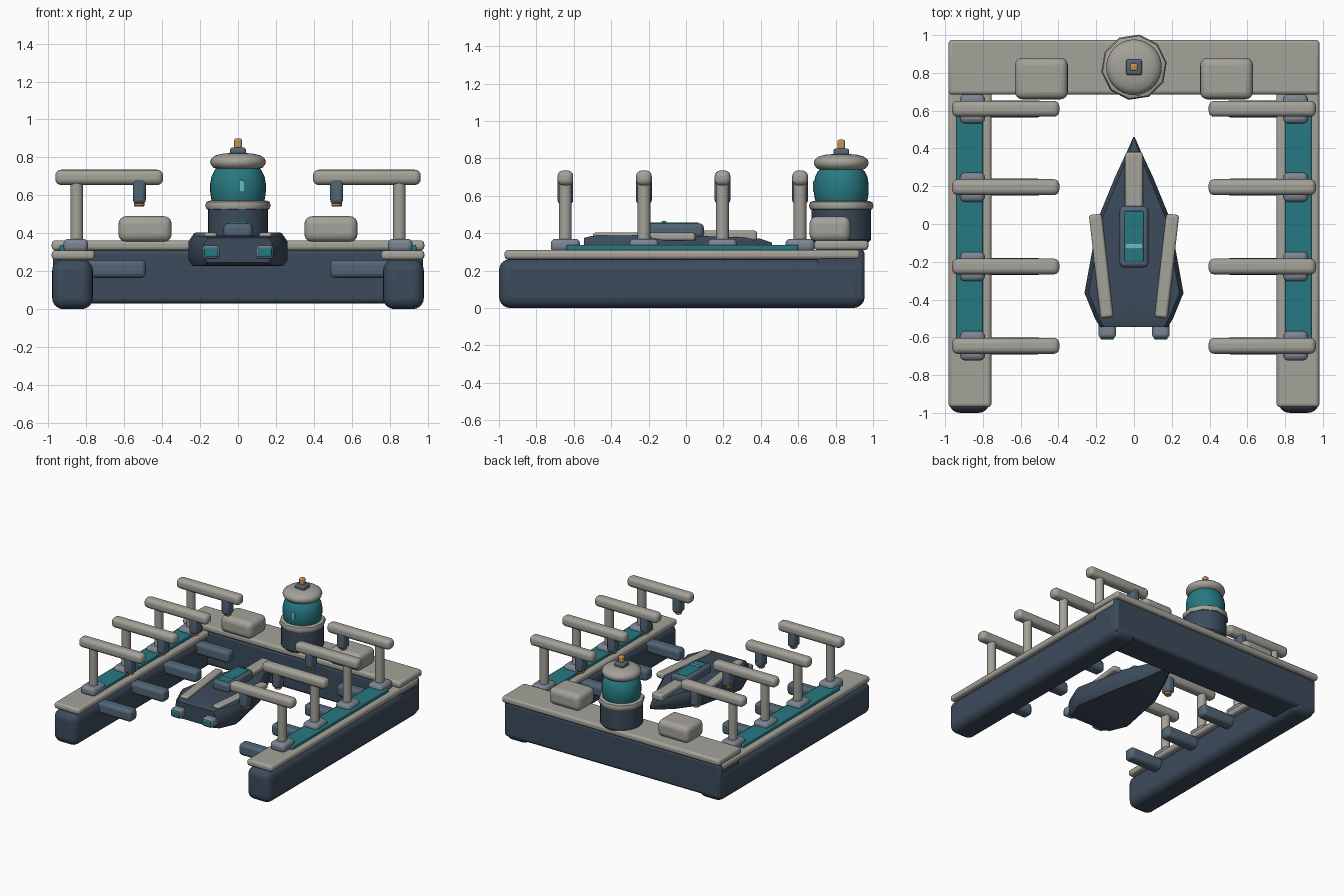
import bpy, bmesh, math
from mathutils import Vector

if "Cube" in bpy.data.objects:
    bpy.data.objects.remove(bpy.data.objects["Cube"])


def material(name, rgb):
    m = bpy.data.materials.new(name)
    m.diffuse_color = (*rgb, 1)
    m.use_nodes = True
    m.node_tree.nodes["Principled BSDF"].inputs["Base Color"].default_value = m.diffuse_color
    return m


NAVY = material("navy", (0.045, 0.07, 0.105))
SLATE = material("slate", (0.085, 0.13, 0.18))
STEEL = material("steel", (0.2, 0.235, 0.29))
PALE = material("pale", (0.37, 0.36, 0.32))
TEAL = material("teal", (0.02, 0.19, 0.22))
GLOW = material("glow", (0.15, 0.5, 0.5))
AMBER = material("amber", (0.55, 0.28, 0.08))


def finish(bm, name, mat, bevel=0, segments=3):
    bmesh.ops.recalc_face_normals(bm, faces=bm.faces)
    me = bpy.data.meshes.new(name)
    bm.to_mesh(me)
    bm.free()
    ob = bpy.data.objects.new(name, me)
    bpy.context.collection.objects.link(ob)
    me.materials.append(mat)
    if bevel:
        b = ob.modifiers.new("bevel", "BEVEL")
        b.width, b.segments, b.limit_method = bevel, segments, 'ANGLE'
    bpy.ops.object.select_all(action='DESELECT')
    ob.select_set(True)
    bpy.context.view_layer.objects.active = ob
    bpy.ops.object.shade_smooth_by_angle(angle=math.radians(40))
    return ob


def box(name, x, y, z, mat, bevel=0.01, segments=3):
    """Box given as (min, max) on each axis."""
    bm = bmesh.new()
    bmesh.ops.create_cube(bm, size=1)
    for v in bm.verts:
        v.co = Vector([r[0] if c < 0 else r[1] for c, r in zip(v.co, (x, y, z))])
    return finish(bm, name, mat, bevel, segments)


def pair(name, x, y, z, mat, bevel=0.01, segments=3):
    box("right_" + name, x, y, z, mat, bevel, segments)
    box("left_" + name, (-x[1], -x[0]), y, z, mat, bevel, segments)


def lathe(name, cx, cy, profile, mat, sides=32, turn=0):
    """Closed solid of revolution from (radius, height) points."""
    bm = bmesh.new()
    rings = []
    for r, z in profile:
        rings.append([bm.verts.new((cx + r * math.cos(turn + math.tau * i / sides),
                                    cy + r * math.sin(turn + math.tau * i / sides), z))
                      for i in range(sides)])
    for a, b in zip(rings, rings[1:]):
        for i in range(sides):
            j = (i + 1) % sides
            bm.faces.new((a[i], a[j], b[j], b[i]))
    bm.faces.new(rings[0][::-1])
    bm.faces.new(rings[-1])
    return finish(bm, name, mat)


# U-shaped floating dock: hulls and decks
pair("pontoon", (0.765, 0.98), (-1.0, 0.955), (0, 0.262), NAVY, 0.06, 5)
box("back_hull", (-0.975, 0.975), (0.70, 0.955), (0.03, 0.315), NAVY, 0.025)
pair("side_deck", (0.755, 0.982), (-0.97, 0.93), (0.26, 0.31), PALE, 0.018)
box("back_deck", (-0.982, 0.982), (0.685, 0.975), (0.31, 0.362), PALE, 0.018)
pair("deck_strip", (0.80, 0.94), (-0.64, 0.60), (0.30, 0.338), TEAL, 0.008)
pair("deck_locker", (0.35, 0.63), (0.66, 0.88), (0.355, 0.49), PALE, 0.04, 4)

# Gantry cranes and fenders along both arms
for k, y in enumerate((-0.645, -0.225, 0.195, 0.61)):
    pair(f"crane_base_{k}", (0.79, 0.92), (y - 0.078, y + 0.078), (0.30, 0.37), STEEL, 0.025)
    pair(f"crane_beam_{k}", (0.395, 0.963), (y - 0.042, y + 0.042), (0.655, 0.735), PALE, 0.03, 4)
    pair(f"fender_{k}", (0.485, 0.80), (y - 0.045, y + 0.045), (0.165, 0.26), SLATE, 0.025)
    for s in (-1, 1):
        lathe(f"crane_post_{k}", s * 0.85, y, [(0.034, 0.35), (0.034, 0.68)], PALE, 20)
        lathe(f"crane_tip_{k}", s * 0.52, y, [(0.022, 0.54), (0.028, 0.546), (0.028, 0.57)], AMBER, 16)
    pair(f"crane_tool_{k}", (0.486, 0.554), (y - 0.042, y + 0.042), (0.556, 0.70), SLATE, 0.02)

# Control tower
TY = 0.83
lathe("tower_drum", 0, TY, [(0.145, 0.35), (0.158, 0.365), (0.158, 0.54)], NAVY)
lathe("tower_ring", 0, TY, [(0.15, 0.522), (0.168, 0.528), (0.175, 0.547), (0.168, 0.566),
                            (0.15, 0.572)], PALE, 10, 0.15)
lathe("tower_lantern", 0, TY, [(0.13, 0.55), (0.141, 0.58), (0.147, 0.62), (0.147, 0.66),
                               (0.14, 0.70), (0.125, 0.73), (0.1, 0.76)], TEAL)
lathe("tower_cap", 0, TY, [(0.10, 0.735), (0.128, 0.745), (0.143, 0.762), (0.147, 0.777),
                           (0.14, 0.795), (0.118, 0.811), (0.08, 0.82), (0.03, 0.824)], PALE)
box("tower_window", (0.01, 0.032), (TY - 0.15, TY - 0.13), (0.62, 0.68), GLOW, 0.003)
box("beacon_base", (-0.042, 0.042), (TY - 0.042, TY + 0.042), (0.81, 0.852), SLATE, 0.012)
box("beacon", (-0.02, 0.02), (TY - 0.02, TY + 0.02), (0.845, 0.9), AMBER, 0.01)

# Ship hull lofted through stations: y, half width, bottom, top
stations = [(-0.545, 0.18, 0.245, 0.375), (-0.50, 0.207, 0.23, 0.386), (-0.365, 0.262, 0.228, 0.388),
            (0.03, 0.19, 0.235, 0.386), (0.25, 0.10, 0.265, 0.38), (0.40, 0.03, 0.30, 0.37),
            (0.46, 0.004, 0.325, 0.35)]
bm = bmesh.new()
rings = []
for y, w, b, t in stations:
    c, h = min(0.022, w * 0.4), (t - b) * 0.2
    half = [(w - c, b), (w, b + h), (w, t - h), (w - c, t)]
    pts = half + [(-x, z) for x, z in reversed(half)]
    rings.append([bm.verts.new((x, y, z)) for x, z in pts])
for a, b in zip(rings, rings[1:]):
    for i in range(8):
        j = (i + 1) % 8
        bm.faces.new((a[i], a[j], b[j], b[i]))
bm.faces.new(rings[0])
bm.faces.new(rings[-1])
finish(bm, "ship_hull", NAVY)

# Ship details
box("ship_spine", (-0.047, 0.047), (0.05, 0.38), (0.36, 0.414), PALE, 0.014)
for s, side in ((-1, "left"), (1, "right")):
    rail = box(side + "_ship_rail", (-0.034, 0.034), (-0.275, 0.275), (0.36, 0.403), PALE, 0.014)
    rail.location = (s * 0.174, -0.222, 0)
    rail.rotation_euler.z = -s * math.radians(6.5)
pair("thruster", (0.095, 0.188), (-0.605, -0.50), (0.264, 0.336), STEEL, 0.02)
pair("thruster_glow", (0.105, 0.178), (-0.612, -0.58), (0.275, 0.325), TEAL, 0.008)
box("cockpit", (-0.076, 0.076), (-0.23, 0.095), (0.375, 0.452), SLATE, 0.022)
box("cockpit_glass", (-0.05, 0.05), (-0.20, 0.068), (0.43, 0.457), TEAL, 0.006)
box("cockpit_light", (-0.045, 0.045), (-0.13, -0.105), (0.44, 0.464), GLOW, 0.003)
